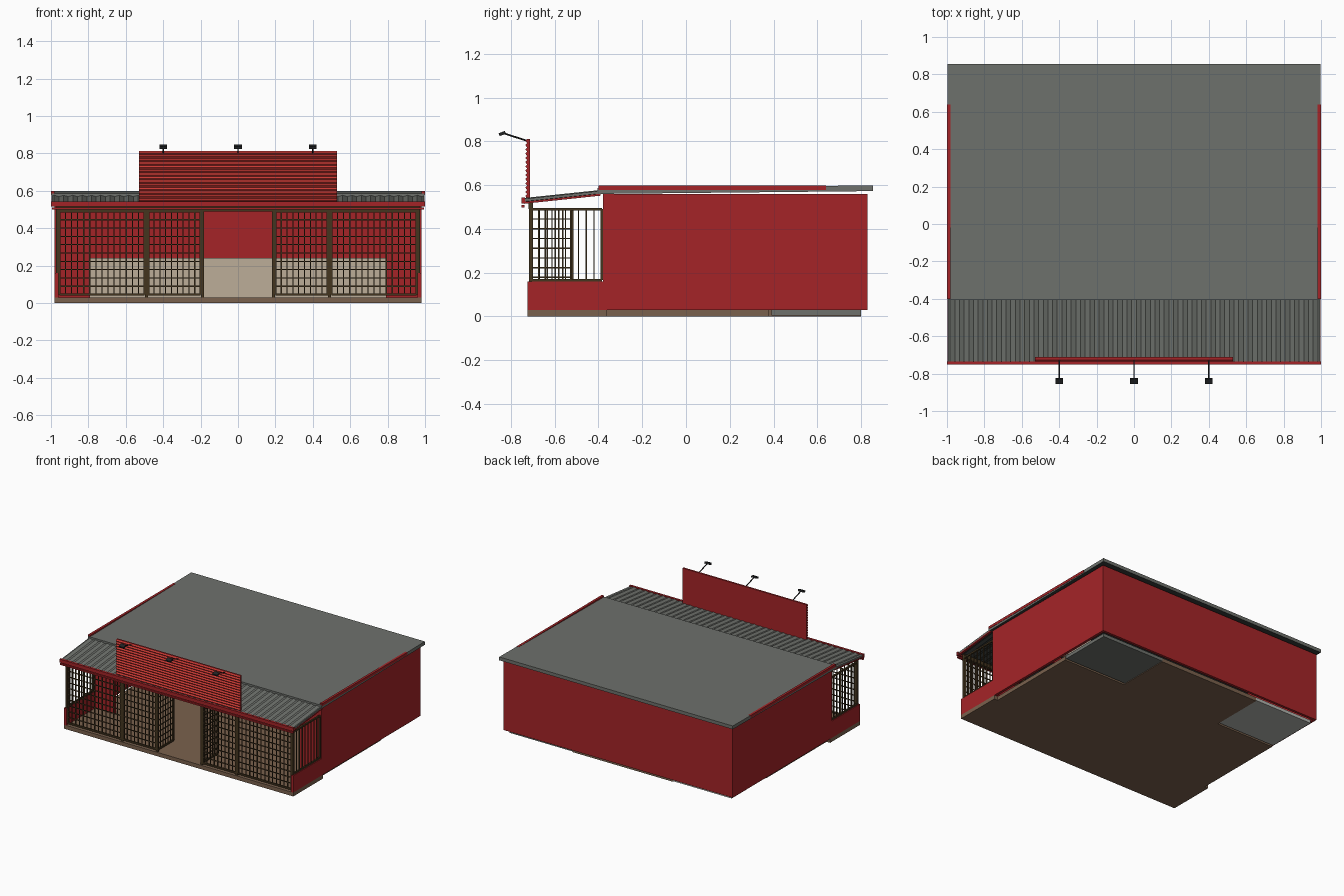
import bpy, bmesh, math
from mathutils import Vector, Matrix

if "Cube" in bpy.data.objects:
    bpy.data.objects.remove(bpy.data.objects["Cube"])


def material(name, hex_code):
    srgb = [int(hex_code[i:i + 2], 16) / 255 for i in (0, 2, 4)]
    col = [c / 12.92 if c <= 0.04045 else ((c + 0.055) / 1.055) ** 2.4 for c in srgb] + [1]
    m = bpy.data.materials.new(name)
    m.use_nodes = True
    m.diffuse_color = col
    bsdf = m.node_tree.nodes["Principled BSDF"]
    bsdf.inputs["Base Color"].default_value = col
    bsdf.inputs["Roughness"].default_value = 0.8
    return m


RED = material("wall red", "a52427")
BRIGHT = material("sign red", "cd3a35")
GREY = material("roof grey", "6e716c")
DARK = material("roof underside", "363a38")
BROWN = material("floor brown", "7a614d")
TAN = material("counter tan", "bcae99")
BAR = material("grille brown", "44351f")
BLACK = material("lamp black", "222324")
PALE = material("pale concrete", "b4b6b0")


def finish(name, bm, *mats):
    bmesh.ops.recalc_face_normals(bm, faces=bm.faces)
    me = bpy.data.meshes.new(name)
    bm.to_mesh(me)
    bm.free()
    for m in mats:
        me.materials.append(m)
    ob = bpy.data.objects.new(name, me)
    bpy.context.collection.objects.link(ob)
    return ob


def add_box(bm, x, y, z):
    """Box from (low, high) ranges on each axis."""
    size = (x[1] - x[0], y[1] - y[0], z[1] - z[0])
    mid = Vector((sum(x) / 2, sum(y) / 2, sum(z) / 2))
    bmesh.ops.create_cube(bm, size=1, matrix=Matrix.Translation(mid) @ Matrix.Diagonal((*size, 1)))


def box(name, mat, x, y, z):
    bm = bmesh.new()
    add_box(bm, x, y, z)
    return finish(name, bm, mat)


def mirrored(name, mat, x, y, z):
    """One box on each side of the model."""
    bm = bmesh.new()
    add_box(bm, x, y, z)
    add_box(bm, (-x[1], -x[0]), y, z)
    return finish(name, bm, mat)


def extrude_x(name, profile, half, *mats):
    """Sweep a closed (y, z) profile across the width."""
    bm = bmesh.new()
    face = bm.faces.new([bm.verts.new((-half, y, z)) for y, z in profile])
    out = bmesh.ops.extrude_face_region(bm, geom=[face])
    moved = [v for v in out["geom"] if isinstance(v, bmesh.types.BMVert)]
    bmesh.ops.translate(bm, verts=moved, vec=(2 * half, 0, 0))
    return finish(name, bm, *mats)


def darken_underside(ob):
    for p in ob.data.polygons:
        if p.normal.z < -0.5:
            p.material_index = 1


def grille(name, axis, at, span, z, cols, rows):
    """Barred panel running along x or y, with a heavier rim."""
    bm = bmesh.new()

    def bar(u, w, r):
        across = (at - r, at + r)
        add_box(bm, *((u, across, w) if axis == "x" else (across, u, w)))

    for count, rng, upright in ((cols, span, True), (rows, z, False)):
        for i in range(count + 1):
            r = 0.006 if i in (0, count) else 0.003
            c = rng[0] + (rng[1] - rng[0]) * i / count
            line = (c - r, c + r)
            bar(line if upright else span, z if upright else line, r)
    return finish(name, bm, BAR)


# Floor and rear slabs
FLOOR = (0, 0.03)
box("porch_floor", BROWN, (-0.98, 0.98), (-0.725, -0.36), FLOOR)
box("hall_floor", BROWN, (-0.95, 0.95), (-0.36, 0.38), FLOOR)
box("rear_floor", BROWN, (-0.45, 0.41), (0.38, 0.8), FLOOR)
box("left_rear_slab", GREY, (0.41, 0.95), (0.39, 0.8), (0.005, 0.03))
box("right_rear_slab", PALE, (-0.95, -0.45), (0.39, 0.8), (0.005, 0.03))

# Walls around the open-fronted hall
WALL = (0.03, 0.56)
mirrored("side_walls", RED, (0.96, 0.98), (-0.38, 0.83), WALL)
box("back_wall", RED, (-0.96, 0.96), (0.81, 0.83), WALL)
mirrored("front_wall_ends", RED, (0.79, 0.96), (-0.38, -0.36), WALL)
box("front_lintel", RED, (-0.79, 0.79), (-0.38, -0.36), (0.5, 0.56))
box("counter", TAN, (-0.96, 0.96), (0.36, 0.39), (0.03, 0.24))
mirrored("porch_low_walls", RED, (0.96, 0.98), (-0.725, -0.38), (0.03, 0.16))

# Main roof
roof = extrude_x("main_roof", [(-0.405, 0.56), (0.855, 0.573), (0.855, 0.599), (-0.405, 0.586)],
                 0.998, GREY, DARK)
darken_underside(roof)
mirrored("roof_edge_trim", RED, (0.982, 1.0), (-0.4, 0.64), (0.578, 0.598))

# Corrugated porch roof
bm = bmesh.new()
STEPS = 160
lower, upper = [], []
for i in range(STEPS + 1):
    x = -0.995 + 1.99 * i / STEPS
    ripple = 0.004 * math.sin(i * math.pi / 2)
    for rail, lift in ((lower, 0.0), (upper, 0.012)):
        rail.append([bm.verts.new((x, y, z + ripple + lift)) for y, z in ((-0.745, 0.525), (-0.39, 0.562))])
for i in range(STEPS):
    for rail in (lower, upper):
        bm.faces.new((rail[i][0], rail[i + 1][0], rail[i + 1][1], rail[i][1]))
    for end in (0, 1):
        bm.faces.new((lower[i][end], lower[i + 1][end], upper[i + 1][end], upper[i][end]))
for i in (0, STEPS):
    bm.faces.new((lower[i][0], lower[i][1], upper[i][1], upper[i][0]))
darken_underside(finish("porch_roof", bm, GREY, DARK))

# Fascia, beam and sloped side rafters
box("porch_fascia", RED, (-1, 1), (-0.752, -0.735), (0.516, 0.543))
box("porch_front_beam", RED, (-0.995, 0.995), (-0.752, -0.738), (0.499, 0.51))
box("porch_head_rail", BAR, (-0.97, 0.97), (-0.72, -0.7), (0.49, 0.52))
for side, label in ((1, "left"), (-1, "right")):
    rafter = extrude_x(label + "_porch_rafter",
                       [(-0.74, 0.515), (-0.39, 0.552), (-0.39, 0.561), (-0.74, 0.524)], 0.008, RED)
    rafter.location.x = side * 0.988

# Posts, grilles and open gates
Y = -0.71
for side, label in ((1, "left"), (-1, "right")):
    for i, px in enumerate((0.19, 0.49, 0.965)):
        low = 0.16 if i == 2 else 0.03
        box(f"{label}_post_{i + 1}", BAR, (side * px - 0.008, side * px + 0.008),
            (Y - 0.008, Y + 0.008), (low, 0.5))
    for name, near, far, cols in (("inner", 0.2, 0.48, 9), ("outer", 0.5, 0.955, 14)):
        grille(f"{label}_{name}_grille", "x", Y, sorted((side * near, side * far)), (0.045, 0.49), cols, 10)
    grille(label + "_open_gate", "y", side * 0.19, (-0.705, -0.52), (0.045, 0.49), 6, 10)
    grille(label + "_side_bars", "y", side * 0.968, (-0.705, -0.385), (0.166, 0.49), 9, 1)

# Ribbed sign board
RIBS = 14
profile = [(-0.712, 0.54), (-0.712, 0.812)]
for i in range(RIBS * 2 + 1):
    profile.append((-0.726 if i % 2 == 0 else -0.735, 0.812 - 0.272 * i / (RIBS * 2)))
sign = extrude_x("sign_board", profile, 0.53, RED, BRIGHT)
for p in sign.data.polygons:
    if p.normal.y < -0.3:
        p.material_index = 1

# Sign lamps on arms
for n, x in enumerate((-0.4, 0, 0.4)):
    a, b = Vector((x, -0.725, 0.802)), Vector((x, -0.835, 0.838))
    tilt = Matrix.Rotation(math.radians(20), 4, "X")
    bm = bmesh.new()
    turn = (b - a).to_track_quat("Z", "Y").to_matrix().to_4x4()
    bmesh.ops.create_cone(bm, cap_ends=True, segments=8, radius1=0.004, radius2=0.004,
                          depth=(b - a).length, matrix=Matrix.Translation((a + b) / 2) @ turn)
    bmesh.ops.create_cube(bm, size=1, matrix=Matrix.Translation((x, -0.84, 0.836)) @ tilt
                          @ Matrix.Diagonal((0.042, 0.03, 0.014, 1)))
    finish(f"sign_lamp_{n + 1}", bm, BLACK)
